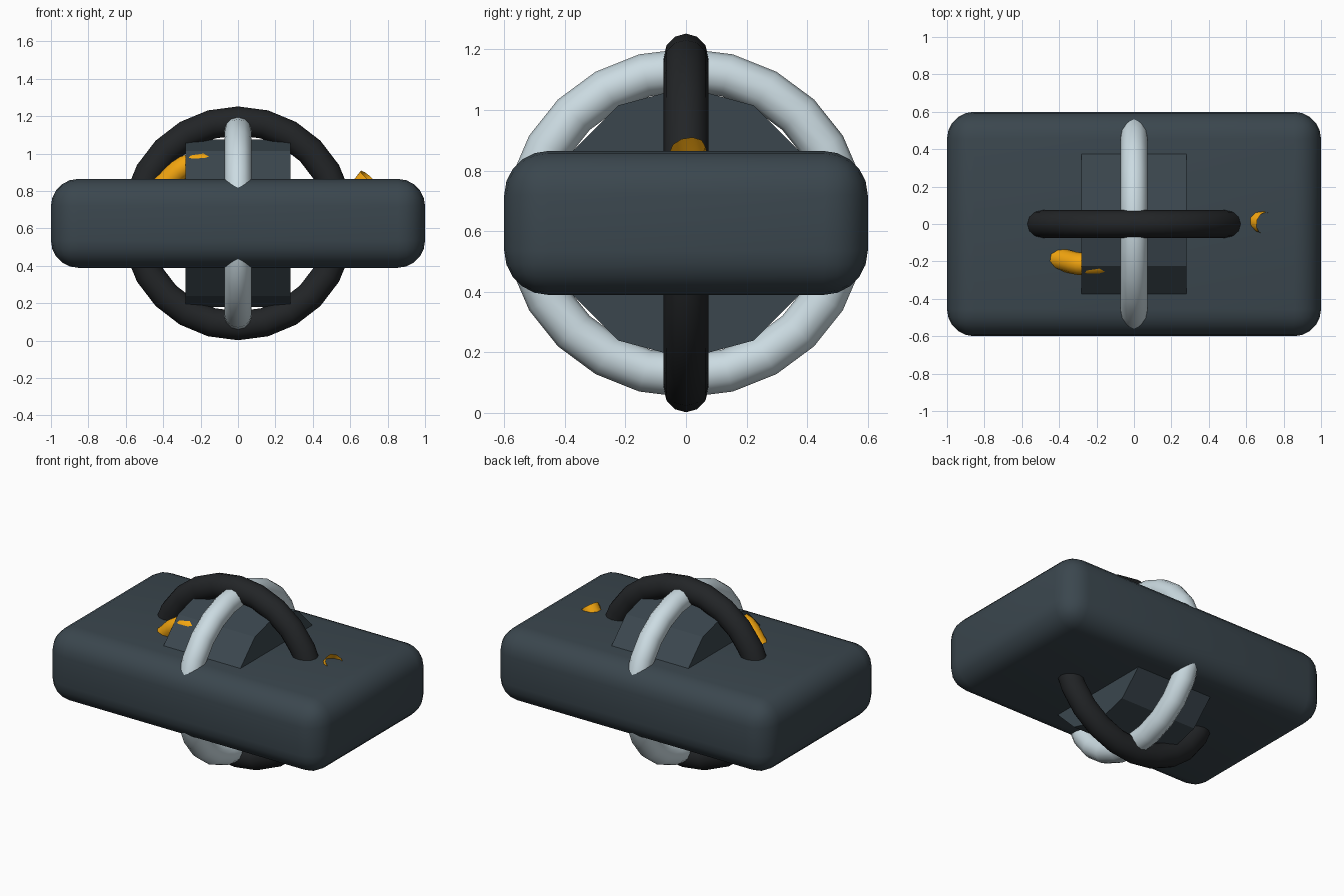
import bpy
from math import pi

if "Cube" in bpy.data.objects:
    bpy.data.objects.remove(bpy.data.objects["Cube"])

CZ = 0.627  # shared centre height


def paint(obj, name, rgb):
    mat = bpy.data.materials.get(name) or bpy.data.materials.new(name)
    mat.diffuse_color = (*rgb, 1)
    mat.use_nodes = True
    mat.node_tree.nodes["Principled BSDF"].inputs["Base Color"].default_value = mat.diffuse_color
    obj.data.materials.append(mat)


def finish(name, angle=None):
    obj = bpy.context.object
    obj.name = name
    bpy.ops.object.transform_apply(location=False, rotation=True, scale=True)
    if angle:
        bpy.ops.object.shade_smooth_by_angle(angle=angle)
    return obj


def ring(name, major, minor, rot, size):
    bpy.ops.mesh.primitive_torus_add(major_segments=24, minor_segments=12,
                                     major_radius=major, minor_radius=minor,
                                     location=(0, 0, CZ), rotation=rot)
    obj = finish(name, pi / 3)
    obj.dimensions = size
    bpy.context.view_layer.update()
    bpy.ops.object.transform_apply(location=False, rotation=False, scale=True)
    return obj


SLATE = (0.043, 0.062, 0.076)

# rounded slab body
bpy.ops.mesh.primitive_cube_add(size=1, location=(0, 0, CZ))
bpy.context.object.scale = (2, 1.2, 0.475)
body = finish("body")
bev = body.modifiers.new("round", 'BEVEL')
bev.width, bev.segments = 0.145, 5
bpy.ops.object.modifier_apply(modifier="round")
bpy.ops.object.shade_smooth_by_angle(angle=pi / 4)
paint(body, "slate", SLATE)

# twelve-sided drum across the middle
bpy.ops.mesh.primitive_cylinder_add(vertices=12, radius=0.448, depth=0.56,
                                    location=(0, 0, CZ), rotation=(0, pi / 2, 0))
paint(finish("drum"), "slate", SLATE)

# two crossed rings
paint(ring("dark_ring", 0.545, 0.077, (pi / 2, 0, 0), (1.246, 0.148, 1.25)),
      "charcoal", (0.016, 0.018, 0.02))
paint(ring("pale_ring", 0.51, 0.072, (0, pi / 2, 0), (0.144, 1.196, 1.152)),
      "pale", (0.6, 0.71, 0.76))

# open-ended bent tube threaded through the body and drum
path = [(-0.65, -0.15, 0.63), (-0.413, -0.185, 0.818), (-0.243, -0.215, 0.945),
        (0, -0.17, 0.88), (0.35, 0.06, 0.62), (0.61, 0.03, 0.765), (0.70, 0.005, 0.87)]
curve = bpy.data.curves.new("tube", 'CURVE')
curve.dimensions = '3D'
curve.bevel_depth, curve.bevel_resolution, curve.resolution_u = 0.06, 3, 5
sp = curve.splines.new('BEZIER')
sp.bezier_points.add(len(path) - 1)
for p, co in zip(sp.bezier_points, path):
    p.co = co
    p.handle_left_type = p.handle_right_type = 'AUTO'
tube = bpy.data.objects.new("tube", curve)
bpy.context.collection.objects.link(tube)
paint(tube, "amber", (0.9, 0.38, 0.005))
